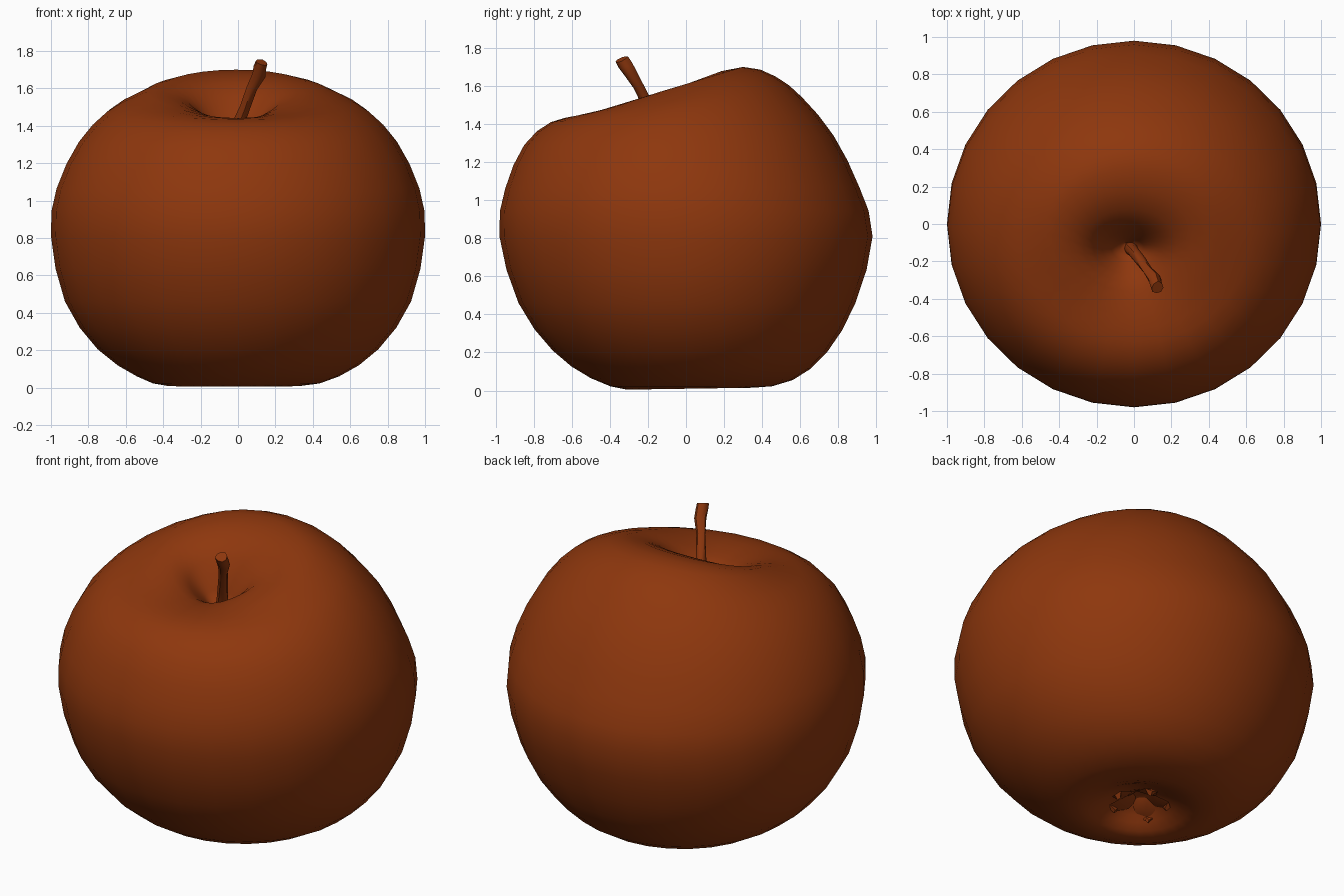
import bpy, bmesh, math, random
from mathutils import Vector

random.seed(4)
cube = bpy.data.objects.get("Cube")
if cube:
    bpy.data.objects.remove(cube)

skin = bpy.data.materials.new("russet_red_brown")
skin.use_nodes = True
COLOUR = (0.27, 0.038, 0.004, 1)
skin.diffuse_color = COLOUR
skin.node_tree.nodes["Principled BSDF"].inputs["Base Color"].default_value = COLOUR


def finish(name, bm, angle):
    """Turn a bmesh into a smooth-shaded object."""
    bmesh.ops.recalc_face_normals(bm, faces=bm.faces)
    mesh = bpy.data.meshes.new(name)
    bm.to_mesh(mesh)
    bm.free()
    mesh.materials.append(skin)
    obj = bpy.data.objects.new(name, mesh)
    bpy.context.collection.objects.link(obj)
    bpy.ops.object.select_all(action="DESELECT")
    obj.select_set(True)
    bpy.context.view_layer.objects.active = obj
    bpy.ops.object.shade_smooth_by_angle(angle=math.radians(angle))


def loft(bm, rings):
    """Skin a list of point rings and close both ends."""
    loops = [[bm.verts.new(p) for p in ring] for ring in rings]
    n = len(loops[0])
    for a, b in zip(loops, loops[1:]):
        for i in range(n):
            j = (i + 1) % n
            bm.faces.new((a[i], a[j], b[j], b[i]))
    bm.faces.new(loops[0])
    bm.faces.new(loops[-1])


def smooth_rows(rows):
    """Add a Catmull-Rom midpoint between neighbouring rows."""
    out = []
    for i in range(len(rows) - 1):
        p0, p3 = rows[max(i - 1, 0)], rows[min(i + 2, len(rows) - 1)]
        p1, p2 = rows[i], rows[i + 1]
        out.append(p1)
        out.append([(9 * (b + c) - a - d) / 16 for a, b, c, d in zip(p0, p1, p2, p3)])
    return out + [rows[-1]]


# Fruit rows: centre x, half width, front y, front z, back y, back z, front dip
ROWS = [
    (-.06, .04, -.09, .15, -.01, .15, 0),
    (-.05, .13, -.17, .12, .09, .12, 0),
    (-.04, .22, -.23, .06, .2, .065, 0),
    (-.02, .36, -.31, .005, .35, .015, 0),
    (0, .54, -.5, .065, .56, .055, 0),
    (0, .75, -.7, .21, .74, .2, 0),
    (0, .925, -.88, .46, .89, .46, 0),
    (0, 1.0, -.98, .81, .98, .81, 0),
    (0, .97, -.95, 1.06, .91, 1.07, 0),
    (0, .85, -.85, 1.29, .775, 1.34, 0),
    (0, .70, -.71, 1.41, .61, 1.54, 0),
    (0, .55, -.56, 1.46, .47, 1.65, .02),
    (-.01, .41, -.42, 1.485, .3, 1.7, .05),
    (-.02, .25, -.31, 1.455, .08, 1.63, .04),
    (-.03, .14, -.23, 1.385, -.04, 1.47, .02),
    (-.03, .05, -.17, 1.32, -.1, 1.33, 0),
]
SIDES = 28
rings = []
for cx, rx, fy, fz, by, bz, dip in smooth_rows(ROWS):
    ring = []
    for k in range(SIDES):
        a = math.tau * k / SIDES
        s = math.sin(a)
        ring.append((cx + rx * math.cos(a),
                     (fy + by) / 2 + s * (by - fy) / 2,
                     (fz + bz) / 2 + s * (bz - fz) / 2 - dip * max(0, -s) ** 4))
    rings.append(ring)
bm = bmesh.new()
loft(bm, rings)
finish("apple_body", bm, 60)

# Stem: slightly crooked, flared at the top, leaning to the front
PATH = [(-.02, -.13, 1.3, .04), (.0, -.15, 1.4, .034), (.04, -.2, 1.5, .028),
        (.075, -.25, 1.6, .028), (.112, -.295, 1.67, .033),
        (.118, -.32, 1.71, .037), (.125, -.34, 1.74, .035)]
axis = (Vector(PATH[-1][:3]) - Vector(PATH[0][:3])).normalized()
side = axis.cross(Vector((0, 1, 0))).normalized()
other = axis.cross(side)
rings = []
for x, y, z, r in PATH:
    rings.append([Vector((x, y, z)) + r * random.uniform(.85, 1.1)
                  * (side * math.cos(math.tau * k / 8) + other * math.sin(math.tau * k / 8))
                  for k in range(8)])
bm = bmesh.new()
loft(bm, rings)
finish("stem", bm, 50)

# Calyx: small withered sepals in the bottom hollow
bm = bmesh.new()
base = Vector((-.08, -.05, .15))
for k in range(5):
    a = math.tau * k / 5 + random.uniform(-.2, .2)
    out = Vector((math.cos(a), math.sin(a), 0))
    across = Vector((-out.y, out.x, 0))
    drop = random.uniform(.05, .08)
    spine = [(.03, 0, .05), (.09, .045, .06), (.16, drop, .04), (.14, drop + .025, .01)]
    rings = []
    for reach, down, width in spine:
        c = base + out * reach - Vector((0, 0, down))
        rings.append([c - across * width, c + out * .012 + Vector((0, 0, -.012)),
                      c + across * width, c - out * .01 + Vector((0, 0, .012))])
    loft(bm, rings)
finish("calyx", bm, 40)
